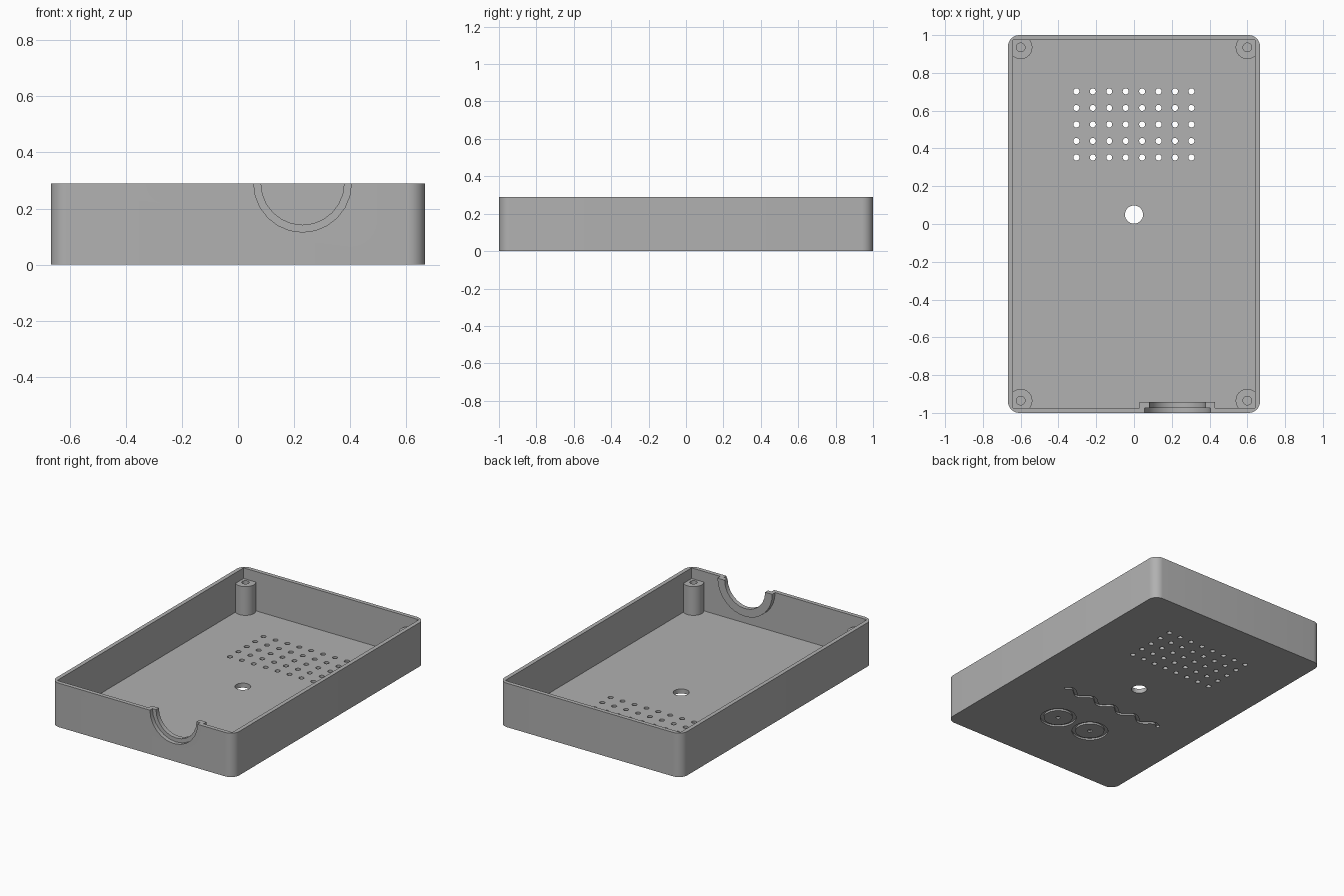
import bpy, bmesh, math
from mathutils import Matrix, Vector

cube = bpy.data.objects.get("Cube")
if cube:
    bpy.data.objects.remove(cube, do_unlink=True)

W, L, H = 0.667, 1.0, 0.29      # half width, half length, height
WALL, FLOOR, CORNER = 0.027, 0.03, 0.06
POST_X, POST_Y, POST_R, POST_TOP = 0.6, 0.935, 0.062, 0.22
NOTCH_X = 0.23

grey = bpy.data.materials.new("plastic_grey")
grey.use_nodes = True
colour = (0.44, 0.44, 0.44, 1)
grey.diffuse_color = colour
grey.node_tree.nodes["Principled BSDF"].inputs["Base Color"].default_value = colour


def finish(name, bm):
    bmesh.ops.recalc_face_normals(bm, faces=bm.faces)
    mesh = bpy.data.meshes.new(name)
    bm.to_mesh(mesh)
    bm.free()
    mesh.materials.append(grey)
    ob = bpy.data.objects.new(name, mesh)
    bpy.context.collection.objects.link(ob)
    return ob


def box(bm, x0, x1, y0, y1, z0, z1):
    size = Matrix.Diagonal((x1 - x0, y1 - y0, z1 - z0, 1))
    centre = Vector((x0 + x1, y0 + y1, z0 + z1)) / 2
    return bmesh.ops.create_cube(bm, size=1, matrix=Matrix.Translation(centre) @ size)


def cylinder(bm, x, y, z0, z1, r, sides):
    bmesh.ops.create_cone(bm, cap_ends=True, segments=sides, radius1=r, radius2=r,
                          depth=z1 - z0, matrix=Matrix.Translation((x, y, (z0 + z1) / 2)))


def cylinder_y(bm, x, z, y0, y1, r, sides):
    place = Matrix.Translation((x, (y0 + y1) / 2, z)) @ Matrix.Rotation(math.pi / 2, 4, "X")
    bmesh.ops.create_cone(bm, cap_ends=True, segments=sides, radius1=r, radius2=r,
                          depth=y1 - y0, matrix=place)


def ribbon(bm, path, width, z0, z1, closed=False):
    """Solid strip of constant width that follows a flat path."""
    n, rings = len(path), []
    for i, p in enumerate(path):
        before = path[i - 1] if closed or i else p
        after = path[(i + 1) % n] if closed or i < n - 1 else p
        t = (after - before).normalized()
        side = Vector((-t.y, t.x)) * width / 2
        rings.append([bm.verts.new((*q, z)) for q, z in
                      ((p + side, z0), (p - side, z0), (p - side, z1), (p + side, z1))])
    for i in range(n if closed else n - 1):
        a, b = rings[i], rings[(i + 1) % n]
        for k in range(4):
            m = (k + 1) % 4
            bm.faces.new((a[k], a[m], b[m], b[k]))
    if not closed:
        bm.faces.new(rings[0])
        bm.faces.new(rings[-1])


def cut(ob, bm, operation="DIFFERENCE"):
    cutter = finish("cutter", bm)
    cutter.hide_render = True
    mod = ob.modifiers.new("cut", "BOOLEAN")
    mod.operation, mod.solver, mod.object = operation, "EXACT", cutter
    bpy.context.view_layer.objects.active = ob
    bpy.ops.object.modifier_apply(modifier=mod.name)
    bpy.data.objects.remove(cutter, do_unlink=True)


# Tray: block with rounded upright corners
bm = bmesh.new()
box(bm, -W, W, -L, L, 0, H)
upright = [e for e in bm.edges if abs(e.verts[0].co.z - e.verts[1].co.z) > H / 2]
bmesh.ops.bevel(bm, geom=upright, offset=CORNER, segments=8, profile=0.5, affect="EDGES")
tray = finish("tray", bm)

# Hollow inside
bm = bmesh.new()
box(bm, WALL - W, W - WALL, WALL - L, L - WALL, FLOOR, H + 0.1)
cut(tray, bm)

# Cable notch in the front wall
bm = bmesh.new()
cylinder_y(bm, NOTCH_X, H, -L - 0.1, -L + 0.1, 0.174, 24)
cut(tray, bm)

# Vent grid and centre hole
bm = bmesh.new()
for col in range(8):
    for row in range(5):
        cylinder(bm, -0.305 + col * 0.087, 0.352 + row * 0.0875, -0.1, 0.1, 0.016, 16)
cylinder(bm, 0, 0.05, -0.1, 0.1, 0.048, 32)
cut(tray, bm)

# Engraved rings, dots and wavy line on the underside
bm = bmesh.new()
for x in (-0.098, 0.157):
    ring = [Vector((x + 0.1 * math.cos(a), -0.54 + 0.1 * math.sin(a)))
            for a in (math.tau * i / 32 for i in range(32))]
    ribbon(bm, ring, 0.022, -0.02, 0.012, closed=True)
    cylinder(bm, x, -0.54, -0.02, 0.012, 0.014, 12)
wave = [Vector((-0.39 + 0.75 * i / 64, -0.235 + 0.025 * math.sin(math.tau * 4.5 * i / 64)))
        for i in range(65)]
ribbon(bm, wave, 0.02, -0.02, 0.012)
cut(tray, bm)
parts = [tray]

# Collar behind the notch: half ring level with the rim
bm = bmesh.new()
cylinder_y(bm, NOTCH_X, H, WALL - L, -0.943, 0.2, 32)
collar = finish("cable_collar", bm)
bm = bmesh.new()
cylinder_y(bm, NOTCH_X, H, -L - 0.1, -L + 0.2, 0.148, 24)
cut(collar, bm)
bm = bmesh.new()
box(bm, -W, W, -L - 0.1, 0, H, H + 0.5)
cut(collar, bm)
parts.append(collar)

# Screw posts in the corners
for sx, side in ((-1, "right"), (1, "left")):
    for sy, end in ((-1, "front"), (1, "back")):
        bm = bmesh.new()
        cylinder(bm, sx * POST_X, sy * POST_Y, FLOOR / 2, POST_TOP, POST_R, 32)
        post = finish(f"{end}_{side}_post", bm)
        bm = bmesh.new()
        cylinder(bm, sx * POST_X, sy * POST_Y, 0.05, H, 0.023, 20)
        cut(post, bm)
        parts.append(post)

# Smooth curved walls, crisp edges
for ob in bpy.context.view_layer.objects:
    ob.select_set(ob in parts)
bpy.context.view_layer.objects.active = tray
bpy.ops.object.shade_smooth_by_angle(angle=math.radians(30))
